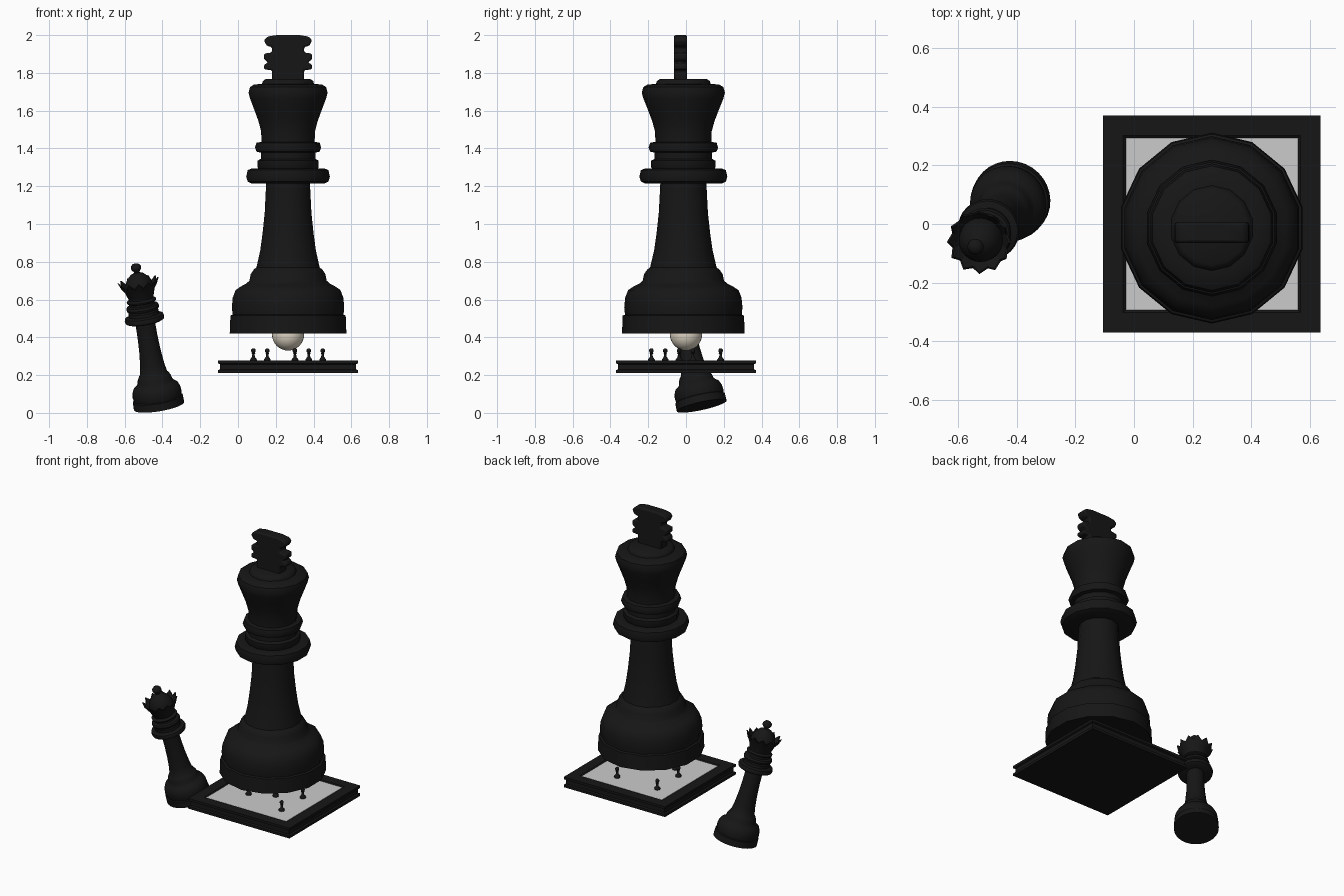
import bpy, bmesh
from math import sin, cos, pi, radians
from mathutils import Vector, Matrix

if "Cube" in bpy.data.objects:
    bpy.data.objects.remove(bpy.data.objects["Cube"])


def material(name, c):
    m = bpy.data.materials.new(name)
    m.diffuse_color = (*c, 1)
    m.use_nodes = True
    m.node_tree.nodes["Principled BSDF"].inputs["Base Color"].default_value = m.diffuse_color
    return m


BLACK = material("black_lacquer", (0.008, 0.008, 0.008))
PALE = material("pale_grey", (0.65, 0.65, 0.65))
CREAM = material("cream", (0.75, 0.68, 0.56))


def finish(name, bm, mat, matrix=None, angle=40):
    bmesh.ops.remove_doubles(bm, verts=bm.verts, dist=1e-5)
    bmesh.ops.recalc_face_normals(bm, faces=bm.faces)
    if matrix:
        bm.transform(matrix)
    me = bpy.data.meshes.new(name)
    bm.to_mesh(me)
    bm.free()
    ob = bpy.data.objects.new(name, me)
    bpy.context.collection.objects.link(ob)
    me.materials.append(mat)
    bpy.ops.object.select_all(action='DESELECT')
    ob.select_set(True)
    bpy.context.view_layer.objects.active = ob
    bpy.ops.object.shade_smooth_by_angle(angle=radians(angle))
    return ob


def lathe(name, profile, n, mat, matrix=None, shape=None, closed=False, angle=40):
    """Revolve (radius, height) points; shape(i, ring, r, z) may alter each point."""
    bm = bmesh.new()
    rings = []
    for k, (r, z) in enumerate(profile):
        ring = []
        for i in range(n):
            a = pi / 2 + 2 * pi * i / n
            rr, zz = shape(i, k, r, z) if shape else (r, z)
            ring.append(bm.verts.new((rr * cos(a), rr * sin(a), zz)))
        rings.append(ring)
    if closed:
        rings.append(rings[0])
    for a, b in zip(rings, rings[1:]):
        for i in range(n):
            j = (i + 1) % n
            bm.faces.new((a[i], a[j], b[j], b[i]))
    return finish(name, bm, mat, matrix, angle)


CX = 0.265

# board: moulded square frame (4-sided lathe) with a solid bottom
q = 2 ** 0.5
turn = Matrix.Translation((CX, 0, 0)) @ Matrix.Rotation(pi / 4, 4, 'Z')
frame = [(0, .21), (.37, .21), (.37, .226), (.36, .231), (.36, .257), (.37, .262),
         (.37, .278), (.302, .278), (.293, .271), (0, .271)]
lathe("board_frame", [(r * q, z) for r, z in frame], 4, BLACK, turn, angle=20)

# pale playing surface
lathe("board_surface", [(0, .268), (.293 * q, .268), (.293 * q, .274), (0, .274)],
      4, PALE, turn, angle=20)

# small pawns standing on the board squares
pawn = [(0, 0), (.018, 0), (.018, .008), (.014, .014), (.008, .022), (.006, .038), (.011, .041),
        (.007, .044), (.012, .051), (.012, .060), (.007, .066), (0, .068)]
squares = [(2, -3), (2, 0), (0, -1), (-2, -2), (-3, 2), (1, 2), (-3, -1)]
for i, (u, v) in enumerate(squares):
    p = (CX + (u + .5) * .0733, (v + .5) * .0733, .274)
    lathe(f"pawn_{i + 1}", pawn, 12, BLACK, Matrix.Translation(p))

# cream ball under the large piece
bm = bmesh.new()
bmesh.ops.create_uvsphere(bm, u_segments=32, v_segments=16, radius=.085)
finish("ball", bm, CREAM, Matrix.Translation((CX, 0, .415)))

# large king: low-sided turned body
king = [(0, .42), (.325, .42), (.321, .515), (.309, .52), (.313, .56), (.308, .61), (.292, .65),
        (.265, .668), (.232, .685), (.215, .70), (.208, .735), (.19, .76), (.176, .77),
        (.155, .86), (.142, .95), (.130, 1.06), (.122, 1.215), (.205, 1.215), (.225, 1.225),
        (.233, 1.25), (.225, 1.285), (.205, 1.293), (.165, 1.293), (.170, 1.30), (.170, 1.335),
        (.152, 1.345), (.152, 1.378), (.176, 1.383), (.184, 1.405), (.176, 1.43), (.148, 1.435),
        (.150, 1.49), (.165, 1.545), (.190, 1.61), (.212, 1.665), (.220, 1.695), (.212, 1.725),
        (.190, 1.738), (.145, 1.742), (.140, 1.757), (.125, 1.767), (0, 1.767)]
lathe("king_body", king, 14, BLACK,
      Matrix.Translation((CX, -.014, 0)) @ Matrix.Scale(.975, 4, (1, 0, 0)))

# king finial: flat flared cross, mirrored half outline extruded in depth
half = [(.085, 1.75), (.085, 1.815), (.127, 1.818), (.128, 1.842), (.105, 1.856), (.128, 1.872),
        (.127, 1.902), (.085, 1.908), (.085, 1.936), (.113, 1.944), (.128, 1.972), (.110, 1.992),
        (.06, 2.0)]
outline = half + [(-x, z) for x, z in reversed(half)]
bm = bmesh.new()
f = bm.faces.new([bm.verts.new((CX + x, -.064, z)) for x, z in outline])
ext = bmesh.ops.extrude_face_region(bm, geom=[f])
bmesh.ops.translate(bm, vec=(0, .07, 0),
                    verts=[v for v in ext['geom'] if isinstance(v, bmesh.types.BMVert)])
cross = finish("king_cross", bm, BLACK)
bev = cross.modifiers.new("bevel", 'BEVEL')
bev.width = .009
bev.segments = 2

# leaning queen: all parts share one tilted axis
foot = Vector((-.418, .083, .037))
axis = Vector((-.125, -.165, .75))
tilt = Matrix.Translation(foot) @ Vector((0, 0, 1)).rotation_difference(axis).to_matrix().to_4x4()

queen = [(0, 0), (.135, 0), (.134, .04), (.127, .044), (.131, .065), (.128, .09), (.118, .112),
         (.100, .125), (.093, .135), (.089, .155), (.080, .172), (.072, .18), (.064, .23),
         (.057, .30), (.053, .38), (.052, .462), (.092, .462), (.103, .468), (.106, .48),
         (.102, .493), (.080, .500), (.080, .518), (.070, .524), (.084, .528), (.088, .54),
         (.083, .552), (.067, .556), (.067, .568), (.077, .572), (.079, .58), (.066, .59), (0, .59)]
lathe("queen_body", queen, 32, BLACK, tilt)


# queen crown: flared ring with pointed rim
def points(i, k, r, z):
    if k in (2, 3):
        return (r, z) if i % 2 == 0 else (r * .9, z - .028)
    return r, z


lathe("queen_crown", [(.064, .585), (.080, .635), (.110, .690), (.103, .690), (.072, .64),
                      (.056, .59)], 24, BLACK, tilt, points, closed=True, angle=30)

# queen dome and ball
lathe("queen_dome", [(0, .60), (.076, .64), (.072, .67), (.058, .70), (.036, .722), (.014, .732),
                     (.016, .738), (.026, .750), (.028, .758), (.026, .768), (.016, .779),
                     (0, .783)], 24, BLACK, tilt)
